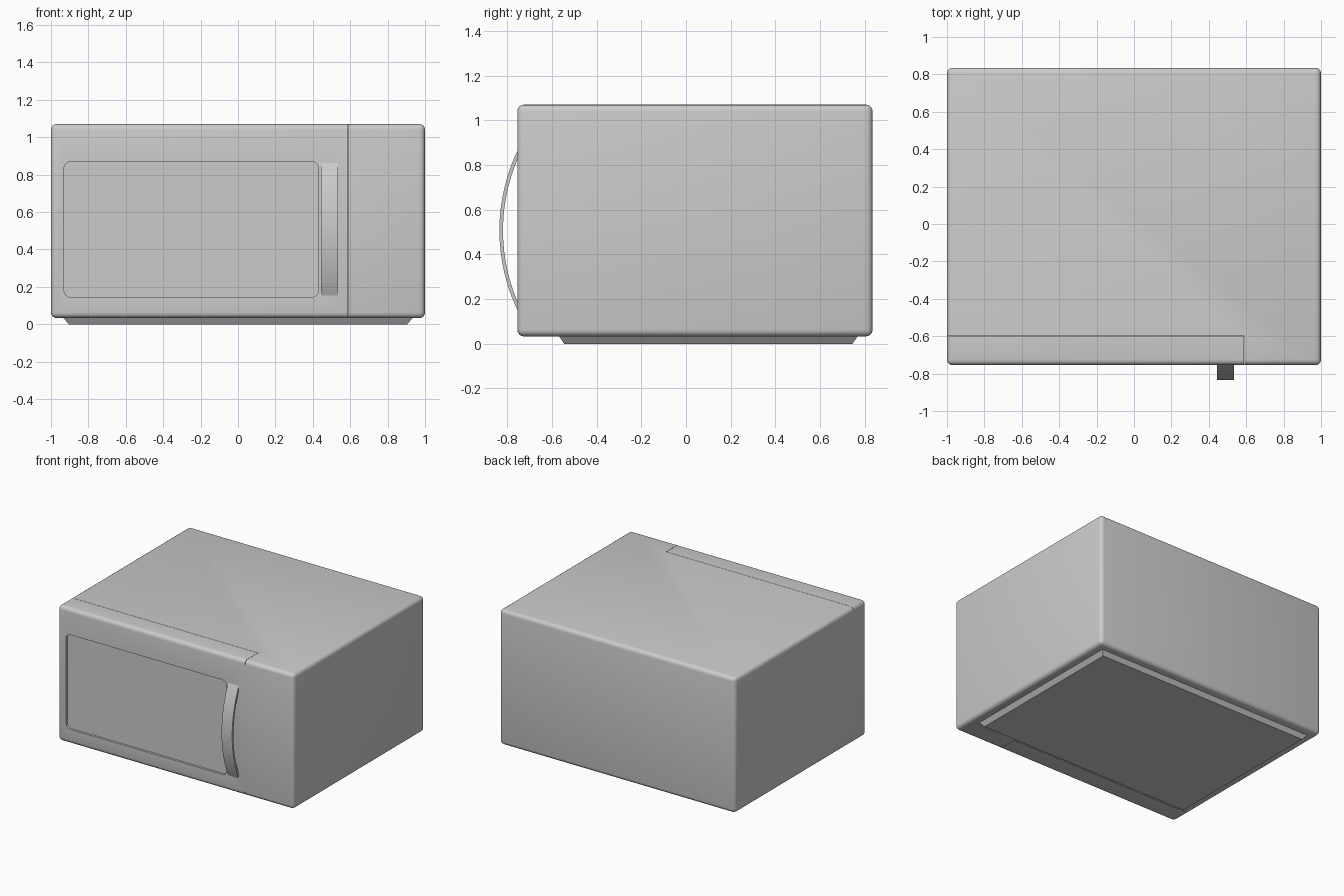
import bpy, bmesh, math
from mathutils import Vector

if "Cube" in bpy.data.objects:
    bpy.data.objects.remove(bpy.data.objects["Cube"])

def mesh_object(name, bm):
    bmesh.ops.recalc_face_normals(bm, faces=bm.faces)
    me = bpy.data.meshes.new(name)
    bm.to_mesh(me)
    bm.free()
    ob = bpy.data.objects.new(name, me)
    bpy.context.collection.objects.link(ob)
    return ob

def box(name, lo, hi, radius=0.0, edge_filter=lambda e: True):
    lo, hi = Vector(lo), Vector(hi)
    bm = bmesh.new()
    bmesh.ops.create_cube(bm, size=1)
    for v in bm.verts:
        v.co = [(lo[i] + hi[i]) / 2 + v.co[i] * (hi[i] - lo[i]) for i in range(3)]
    if radius:
        bmesh.ops.bevel(bm, geom=[e for e in bm.edges if edge_filter(e)], offset=radius,
                        segments=4, profile=0.5, affect='EDGES')
    return mesh_object(name, bm)

def cut(ob, cutter, operation):
    mod = ob.modifiers.new("cut", 'BOOLEAN')
    mod.operation, mod.object, mod.solver = operation, cutter, 'EXACT'
    bpy.context.view_layer.objects.active = ob
    bpy.ops.object.modifier_apply(modifier=mod.name)
    bpy.data.objects.remove(cutter)

def smooth(ob):
    bpy.ops.object.select_all(action='DESELECT')
    ob.select_set(True)
    bpy.context.view_layer.objects.active = ob
    bpy.ops.object.shade_smooth_by_angle(angle=math.radians(35))

# Outer shell, split into cabinet and door by a hairline seam
LO, HI = (-1, -0.755, 0.033), (1, 0.835, 1.07)
DOOR_X, DOOR_Y, GAP = 0.59, -0.60, 0.002
cabinet = box("cabinet", LO, HI, 0.03)
cut(cabinet, box("notch", (-1.2, -1, -0.2), (DOOR_X, DOOR_Y, 1.3)), 'DIFFERENCE')
door = box("door", LO, HI, 0.03)
cut(door, box("door_volume", (-1.2, -1, -0.2), (DOOR_X - GAP, DOOR_Y - GAP, 1.3)), 'INTERSECT')

# Shallow rounded window recess in the door
along_y = lambda e: abs(e.verts[0].co.y - e.verts[1].co.y) > 0.01
cut(door, box("recess", (-0.93, -0.9, 0.145), (0.43, -0.738, 0.87), 0.035, along_y), 'DIFFERENCE')
smooth(cabinet)
smooth(door)

# Tapered base plinth
base = box("base", (-0.935, -0.57, 0), (0.935, 0.77, 0.036))
for v in base.data.vertices:
    if v.co.z < 0.01:
        v.co.x *= 0.905 / 0.935
        v.co.y += 0.025 if v.co.y < 0 else -0.025

# Bowed handle: arc strip extruded along x
R, MID_Z, FRONT_Y, THICK, N = 0.828, 0.507, -0.835, 0.016, 16
half = math.acos((R - 0.09) / R)
angles = [-half + 2 * half * i / N for i in range(N + 1)]
def arc(r):
    return [(0.445, FRONT_Y + R - r * math.cos(a), MID_Z + r * math.sin(a)) for a in angles]
outer, inner = arc(R), arc(R - THICK)
bm = bmesh.new()
rows = [[bm.verts.new(p) for p in pts] for pts in (outer, inner)]
faces = [bm.faces.new((rows[0][i], rows[0][i + 1], rows[1][i + 1], rows[1][i])) for i in range(N)]
ext = bmesh.ops.extrude_face_region(bm, geom=faces, use_keep_orig=True)
bmesh.ops.translate(bm, vec=(0.09, 0, 0),
                    verts=[g for g in ext["geom"] if isinstance(g, bmesh.types.BMVert)])
smooth(mesh_object("door_handle", bm))
